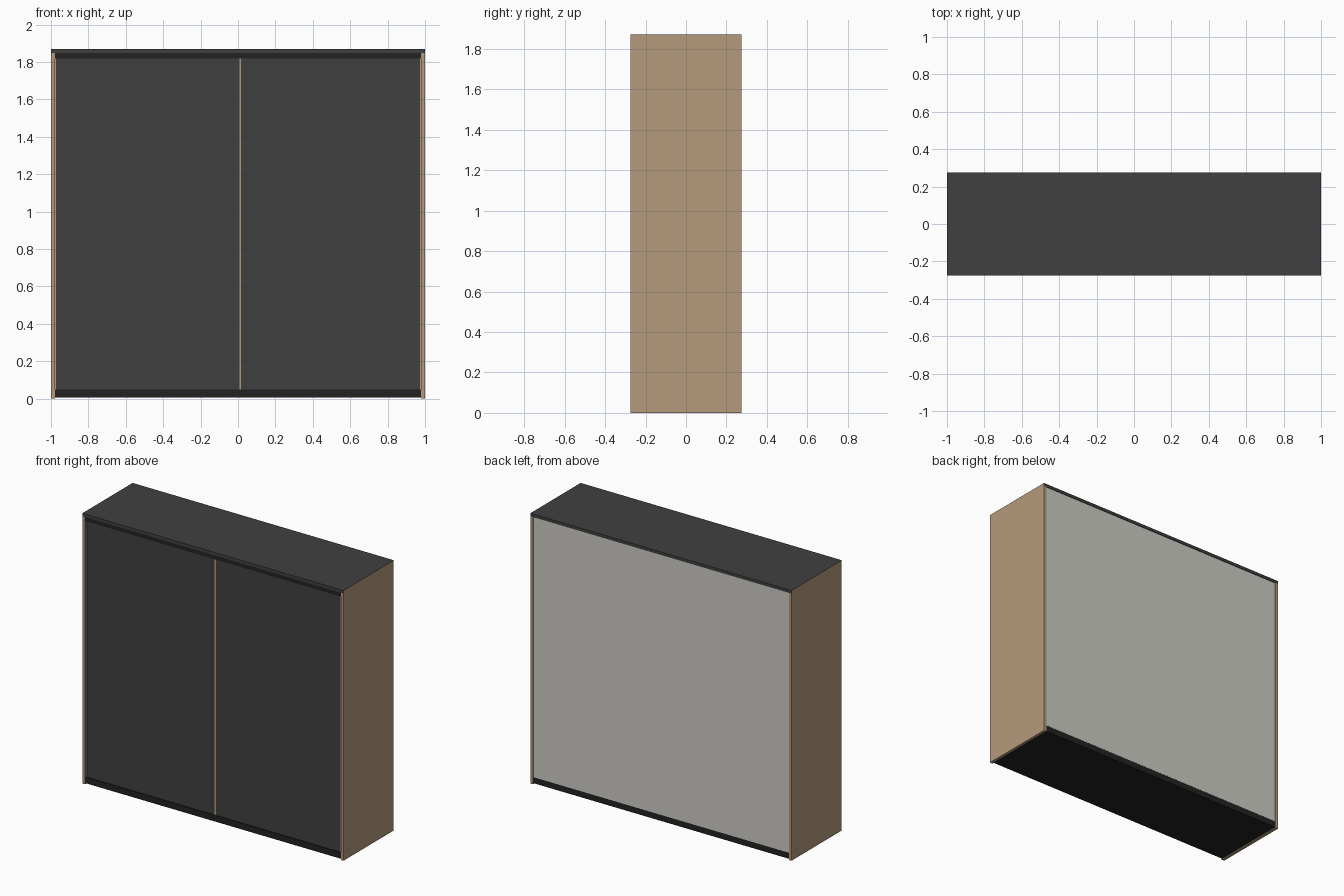
import bpy

if "Cube" in bpy.data.objects:
    bpy.data.objects.remove(bpy.data.objects["Cube"])


def material(name, rgb):
    m = bpy.data.materials.new(name)
    m.diffuse_color = (*rgb, 1)
    m.use_nodes = True
    m.node_tree.nodes["Principled BSDF"].inputs["Base Color"].default_value = m.diffuse_color
    return m


WOOD = material("light_wood", (0.462, 0.328, 0.202))
DARK = material("dark_grey", (0.051, 0.051, 0.051))
BLACK = material("near_black", (0.016, 0.016, 0.016))
GREY = material("back_grey", (0.610, 0.604, 0.558))


def box(name, x, y, z, mat):
    """Box from (min, max) ranges along each axis."""
    bpy.ops.mesh.primitive_cube_add(
        size=1, location=[(a + b) / 2 for a, b in (x, y, z)])
    o = bpy.context.object
    o.name = name
    o.scale = [b - a for a, b in (x, y, z)]
    bpy.ops.object.transform_apply(location=False, rotation=False, scale=True)
    o.data.materials.append(mat)
    return o


# Carcass: side panels, top, base and back
box("left_side", (-1, -0.979), (-0.2745, 0.2745), (0, 1.869), WOOD)
box("right_side", (0.979, 1), (-0.2745, 0.2745), (0, 1.869), WOOD)
box("top_panel", (-0.9995, 0.9995), (-0.275, 0.275), (1.849, 1.87), DARK)
box("base", (-0.979, 0.979), (-0.270, 0.270), (0.006, 0.048), BLACK)
box("back_panel", (-0.979, 0.979), (0.262, 0.271), (0.048, 1.849), GREY)

# Sliding door rail under the top
box("top_rail", (-0.979, 0.979), (-0.270, -0.18), (1.82, 1.849), BLACK)

# Sliding doors
box("left_door", (-0.973, 0.008), (-0.264, -0.245), (0.048, 1.82), DARK)
box("right_door", (0.016, 0.972), (-0.264, -0.245), (0.048, 1.82), DARK)

# Wooden door edge strips
for name, x0, x1 in (("left_edge_strip", -0.979, -0.973),
                     ("middle_edge_strip", 0.008, 0.016),
                     ("right_edge_strip", 0.972, 0.979)):
    box(name, (x0, x1), (-0.266, -0.245), (0.048, 1.82), WOOD)
